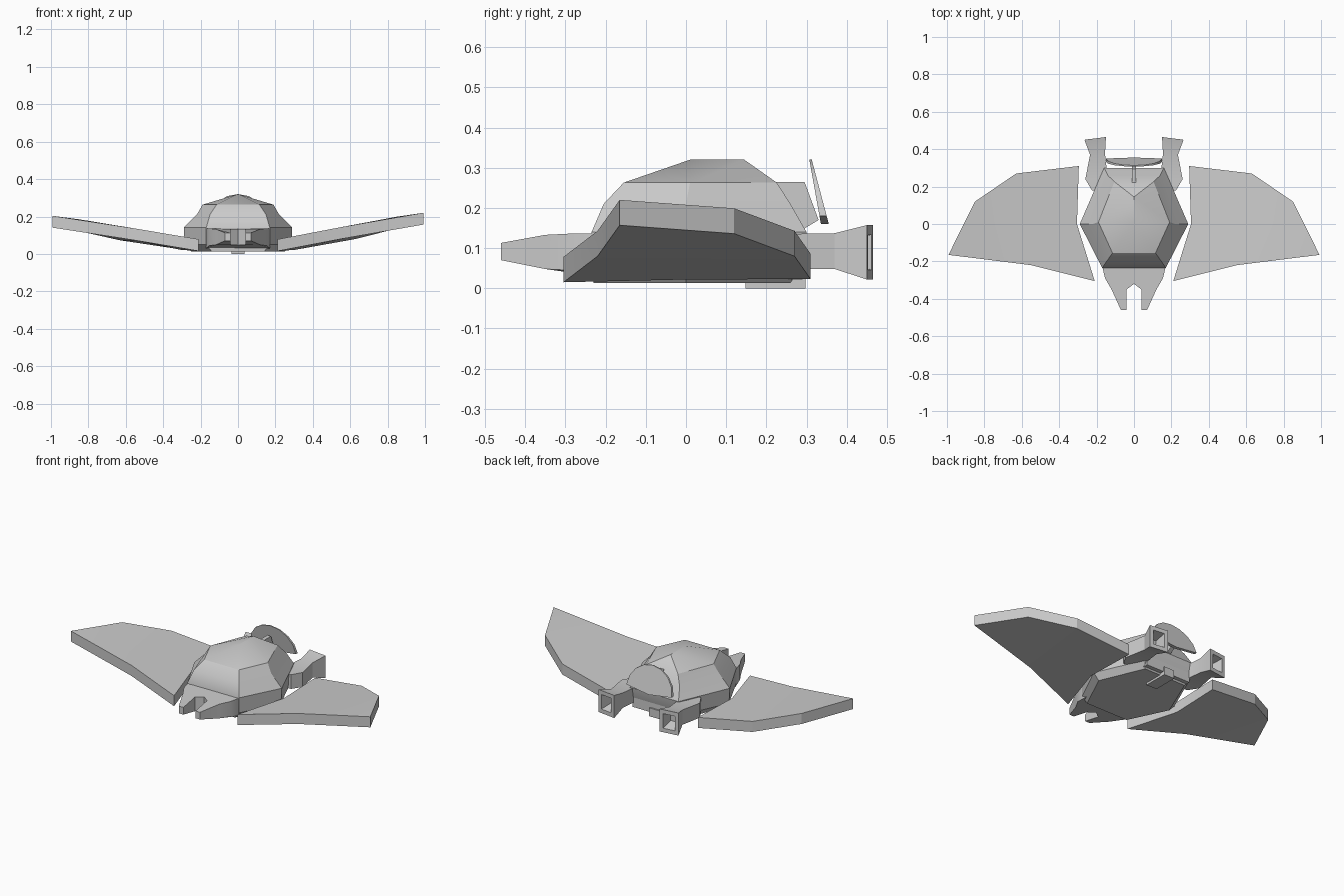
import bpy, bmesh, math

if "Cube" in bpy.data.objects:
    bpy.data.objects.remove(bpy.data.objects["Cube"])


def make(name, verts, faces, angle=25):
    bm = bmesh.new()
    vs = [bm.verts.new(v) for v in verts]
    for f in faces:
        bm.faces.new([vs[i] for i in f])
    bmesh.ops.recalc_face_normals(bm, faces=bm.faces)
    me = bpy.data.meshes.new(name)
    bm.to_mesh(me)
    bm.free()
    ob = bpy.data.objects.new(name, me)
    bpy.context.collection.objects.link(ob)
    bpy.ops.object.select_all(action='DESELECT')
    ob.select_set(True)
    bpy.context.view_layer.objects.active = ob
    bpy.ops.object.shade_smooth_by_angle(angle=math.radians(angle))
    return ob


def bridge(rings):
    """Flat vertex list and side quads between successive rings."""
    n = len(rings[0])
    verts = [p for r in rings for p in r]
    faces = [(k * n + i, k * n + (i + 1) % n, (k + 1) * n + (i + 1) % n, (k + 1) * n + i)
             for k in range(len(rings) - 1) for i in range(n)]
    return verts, faces


def slab(name, bottom, top, cells=None):
    """Solid between two matching outlines, caps optionally split in cells."""
    n = len(bottom)
    verts, faces = bridge([bottom, top])
    for c in cells or [range(n)]:
        faces += [tuple(c), tuple(i + n for i in c)]
    return make(name, verts, faces)


def box(name, x, y0, y1, z0, z1):
    o = [(-x, y0), (x, y0), (x, y1), (-x, y1)]
    return slab(name, [(*p, z0) for p in o], [(*p, z1) for p in o])


# Faceted shell body: hexagonal rings closed by a short roof ridge
def hexring(z, xb, yb, xs, ys, xf, yf):
    return [(xb, yb, z), (xs, ys, z), (xf, yf, z), (-xf, yf, z), (-xs, ys, z), (-xb, yb, z)]


rings = [hexring(.013, .14, .26, .25, 0, .14, -.23),
         hexring(.05, .16, .285, .285, 0, .17, -.235),
         hexring(.14, .16, .30, .29, 0, .17, -.235),
         hexring(.21, .14, .26, .22, 0, .15, -.205),
         hexring(.263, .105, .226, .19, .01, .115, -.155)]
verts, faces = bridge(rings)
b, t = 24, len(verts)
verts += [(0, .01, .32), (0, .145, .32)]
faces += [tuple(range(6)), (b + 2, b + 3, t), (b + 5, b, t + 1)]
for s, f, k in ((1, 2, 0), (4, 3, 5)):
    faces += [(b + s, b + f, t), (b + s, t, t + 1), (b + s, t + 1, b + k)]
make("shell_body", verts, faces)

# Forked nose
half = [(.17, -.20, .03, .137), (.17, -.225, .03, .137), (.155, -.29, .045, .136),
        (.12, -.35, .048, .133), (.07, -.46, .07, .113), (.04, -.46, .07, .113),
        (.04, -.35, .048, .133)]
outline = half + [(0, -.32, .047, .134)] + [(-x, y, l, h) for x, y, l, h in reversed(half)]
slab("forked_nose", [(x, y, l) for x, y, l, h in outline],
     [(x, y, h) for x, y, l, h in outline])

# Wings: swept panels rising to the tip, the left one slightly lower
wing = [(.21, -.305, .015), (.55, -.22, .08), (.79, -.19, .122), (.992, -.165, .157),
        (.85, .12, .136), (.63, .27, .08), (.295, .31, .023), (.305, 0, .022)]
cells = [(0, 1, 5, 6, 7), (1, 2, 4, 5), (2, 3, 4)]
for name, s, k in (("right_wing", 1, 1), ("left_wing", -1, .88)):
    low = [(s * x, y, .02 + (z - .02) * k) for x, y, z in wing]
    slab(name, low, [(x, y, z + .063) for x, y, z in low], cells)

# Rear thrusters: square tubes flaring into hollow nozzles
sections = [(.12, .225, .18, .18, .05, .135), (.14, .26, .24, .24, .048, .135),
            (.155, .235, .375, .37, .048, .137), (.15, .265, .465, .45, .022, .157),
            (.172, .243, .462, .453, .046, .133), (.172, .222, .39, .39, .065, .118)]
for name, s in (("right_thruster", 1), ("left_thruster", -1)):
    v, f = bridge([[(s * a, ya, l), (s * c, yc, l), (s * c, yc, h), (s * a, ya, h)]
                   for a, c, ya, yc, l, h in sections])
    make(name, v, f + [(0, 1, 2, 3), (20, 21, 22, 23)])

# Tilted half-disc tail fin
arc = [(.15 * math.cos(math.pi * i / 8), .18 + .14 * math.sin(math.pi * i / 8))
       for i in range(9)] + [(0, .16)]
fin = [(x, .307 + (.32 - z) * .18, z) for x, z in arc]
slab("tail_fin", fin, [(x, y + .006 + (.32 - z) * .085, z) for x, y, z in fin])

# Strut holding the fin
side = [(.21, .265), (.295, .265), (.33, .17), (.28, .14)]
slab("fin_strut", [(-.012, *p) for p in side], [(.012, *p) for p in side])

# Keel blocks under the tail
box("rear_keel", .035, .148, .298, 0, .05)
box("keel_crossbar", .15, .19, .29, .022, .10)
